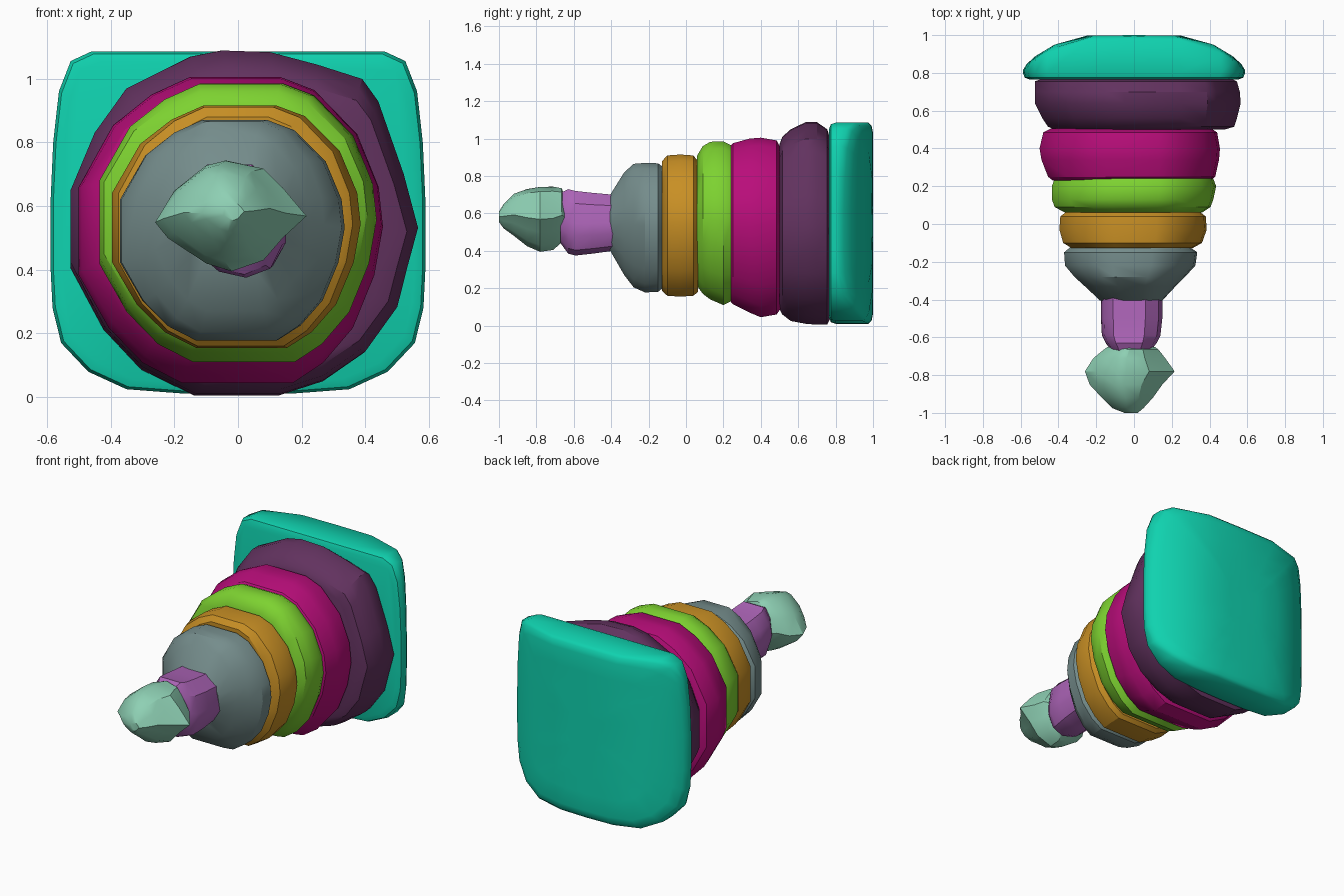
import bpy
import bmesh
import math

cube = bpy.data.objects.get("Cube")
if cube:
    bpy.data.objects.remove(cube, do_unlink=True)


def material(name, rgb):
    m = bpy.data.materials.new(name)
    m.diffuse_color = (*rgb, 1)
    m.use_nodes = True
    bsdf = m.node_tree.nodes["Principled BSDF"]
    bsdf.inputs["Base Color"].default_value = (*rgb, 1)
    bsdf.inputs["Roughness"].default_value = 0.6
    return m


def skin(name, rings, mat, angle=32):
    """Bridge a list of point rings, cap both ends and shade."""
    bm = bmesh.new()
    loops = [[bm.verts.new(p) for p in ring] for ring in rings]
    n = len(loops[0])
    for a, b in zip(loops, loops[1:]):
        for i in range(n):
            j = (i + 1) % n
            bm.faces.new((a[i], a[j], b[j], b[i]))
    bm.faces.new(loops[0])
    bm.faces.new(loops[-1])
    bmesh.ops.recalc_face_normals(bm, faces=bm.faces)
    me = bpy.data.meshes.new(name)
    bm.to_mesh(me)
    bm.free()
    me.materials.append(mat)
    ob = bpy.data.objects.new(name, me)
    bpy.context.collection.objects.link(ob)
    bpy.ops.object.select_all(action='DESELECT')
    ob.select_set(True)
    bpy.context.view_layer.objects.active = ob
    bpy.ops.object.shade_smooth_by_angle(angle=math.radians(angle))
    return ob


def loft(name, outline, stations, mat):
    """Fit the outline into the box (x0, x1, z0, z1) at every depth y."""
    xs, zs = zip(*outline)
    ux = [(x - min(xs)) / (max(xs) - min(xs)) for x in xs]
    uz = [(z - min(zs)) / (max(zs) - min(zs)) for z in zs]
    rings = [[(x0 + u * (x1 - x0), y, z0 + v * (z1 - z0)) for u, v in zip(ux, uz)]
             for y, x0, x1, z0, z1 in stations]
    return skin(name, rings, mat)


teal = material("teal", (0.005, 0.645, 0.429))
plum = material("plum", (0.122, 0.032, 0.114))
magenta = material("magenta", (0.485, 0.004, 0.195))
lime = material("lime", (0.205, 0.645, 0.030))
amber = material("amber", (0.578, 0.275, 0.018))
grey = material("grey", (0.178, 0.266, 0.262))
violet = material("violet", (0.413, 0.127, 0.474))
mint = material("mint", (0.271, 0.631, 0.456))

# Cross-section outlines (x, z)
ROUND = [(-.11, .87), (.10, .87), (.18, .84), (.28, .74), (.33, .62), (.34, .53),
         (.32, .42), (.27, .30), (.20, .22), (.13, .175), (-.13, .175), (-.22, .22),
         (-.30, .30), (-.37, .42), (-.37, .62), (-.29, .76), (-.20, .83)]
LARGE = [(-.05, 1.09), (.10, 1.085), (.25, 1.045), (.39, 1.0), (.44, .93), (.52, .70),
         (.565, .53), (.53, .40), (.50, .28), (.40, .14), (.27, .05), (.13, .005),
         (-.13, .005), (-.30, .09), (-.42, .22), (-.525, .42), (-.525, .65),
         (-.45, .83), (-.35, .97), (-.15, 1.07)]
TIP = [(-.26, .55), (-.20, .65), (-.10, .73), (-.04, .745), (.08, .72), (.14, .66),
       (.215, .57), (.14, .50), (.08, .43), (-.02, .395), (-.10, .42), (-.22, .50)]
NECK = [(-.11, .73), (.06, .73), (.13, .66), (.15, .55), (.15, .48), (.11, .40),
        (.03, .37), (-.06, .39), (-.14, .46), (-.175, .56), (-.16, .66)]

# Stacked rings, from the back to the front: (y, x0, x1, z0, z1)
loft("largest_ring", LARGE, [
    (.767, -.49, .52, .03, 1.01), (.755, -.525, .545, .005, 1.05),
    (.70, -.525, .56, .005, 1.088), (.64, -.525, .565, .01, 1.088),
    (.56, -.485, .545, .025, 1.05), (.515, -.455, .53, .06, 1.01),
    (.50, -.42, .48, .09, .97)], plum)
loft("fourth_ring", ROUND, [
    (.505, -.44, .41, .09, .95), (.485, -.48, .44, .06, .99),
    (.40, -.50, .455, .045, 1.005), (.34, -.49, .45, .07, 1.0),
    (.25, -.455, .43, .115, .975), (.23, -.43, .40, .14, .95)], magenta)
loft("third_ring", ROUND, [
    (.24, -.42, .42, .13, .965), (.20, -.435, .435, .11, .985),
    (.13, -.435, .42, .14, .983), (.09, -.42, .405, .17, .96),
    (.06, -.365, .36, .21, .91)], lime)
loft("second_ring", ROUND, [
    (.063, -.36, .35, .18, .88), (.04, -.39, .38, .16, .91),
    (-.03, -.395, .385, .155, .915), (-.10, -.375, .36, .16, .91),
    (-.128, -.33, .31, .185, .88)], amber)
loft("smallest_ring", ROUND, [
    (-.125, -.34, .30, .20, .85), (-.15, -.37, .335, .18, .868),
    (-.22, -.365, .325, .178, .87), (-.28, -.315, .27, .205, .865),
    (-.33, -.26, .22, .27, .82), (-.405, -.18, .15, .40, .70)], grey)

# Neck and pointed tip of the post
loft("neck", NECK, [
    (-.39, -.175, .15, .40, .70), (-.50, -.175, .15, .385, .71),
    (-.59, -.17, .14, .375, .72), (-.63, -.15, .12, .385, .73),
    (-.67, -.12, .09, .44, .71)], violet)
loft("tip", TIP, [
    (-.65, -.14, .11, .47, .70), (-.665, -.16, .13, .445, .735),
    (-.71, -.215, .165, .405, .743), (-.78, -.26, .215, .395, .742),
    (-.85, -.235, .15, .425, .73), (-.92, -.17, .10, .48, .705),
    (-.975, -.115, .05, .52, .65), (-1.0, -.05, .02, .555, .61)], mint)


# Rounded square base whose back bulges across its width
def back_y(x):
    steps = [(0, 1.0), (.25, .997), (.42, .95), (.52, .89), (.60, .83)]
    x = abs(x)
    for (xa, ya), (xb, yb) in zip(steps, steps[1:]):
        if x <= xb:
            return ya + (yb - ya) * (x - xa) / (xb - xa)
    return steps[-1][1]


HALF = [(0, 1.085), (.24, 1.085), (.46, 1.085), (.525, 1.055), (.562, .96), (.58, .80),
        (.588, .62), (.588, .40), (.582, .28), (.555, .17), (.47, .08), (.35, .025),
        (.18, .012), (0, .01)]
OUTLINE = HALF + [(-x, z) for x, z in reversed(HALF[1:-1])]
MID = 0.55


def base_ring(scale, depth):
    pts = [(x * scale, MID + (z - MID) * scale) for x, z in OUTLINE]
    return [(x, depth(x), z) for x, z in pts]


base_rings = [base_ring(.94, lambda x: .765), base_ring(.985, lambda x: .775),
              base_ring(1.0, lambda x: .80),
              base_ring(1.0, lambda x: back_y(x) - .025),
              base_ring(.97, lambda x: back_y(x) - .008)]
base_rings += [base_ring(s, back_y) for s in (.90, .70, .45, .20)]
skin("base", base_rings, teal, 45)
